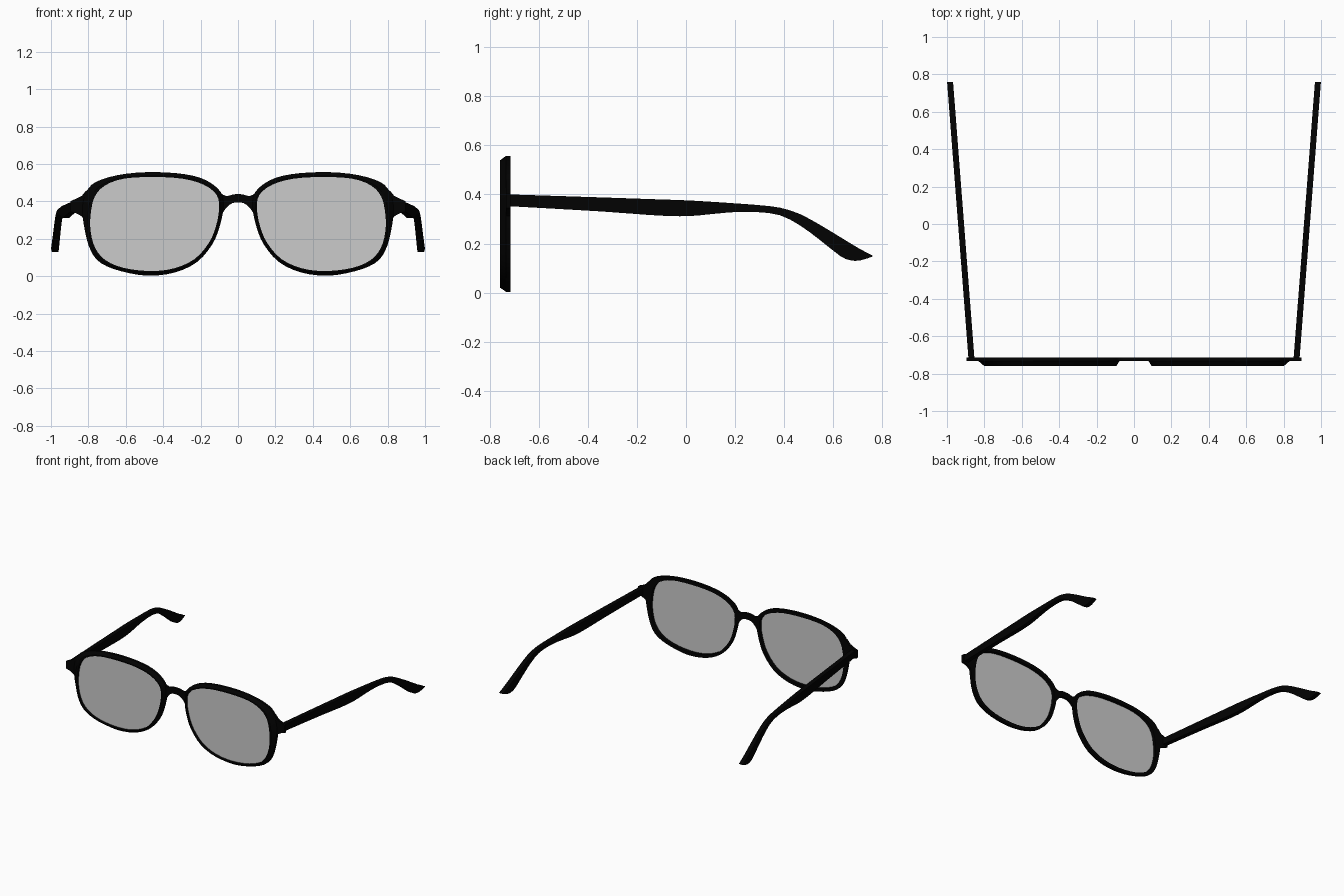
import bpy, bmesh

if "Cube" in bpy.data.objects:
    bpy.data.objects.remove(bpy.data.objects["Cube"])

BACK, PLATE, FRONT = -0.715, -0.733, -0.758


def material(name, rgba):
    m = bpy.data.materials.new(name)
    m.diffuse_color = rgba
    m.use_nodes = True
    m.node_tree.nodes["Principled BSDF"].inputs["Base Color"].default_value = m.diffuse_color
    return m


black = material("black_plastic", (0.0005, 0.0005, 0.0005, 1))
tint = material("tinted_lens", (0.6, 0.6, 0.6, 1))


def finish(name, bm, mat, mirror=True):
    bmesh.ops.recalc_face_normals(bm, faces=bm.faces)
    me = bpy.data.meshes.new(name)
    bm.to_mesh(me)
    bm.free()
    ob = bpy.data.objects.new(name, me)
    bpy.context.collection.objects.link(ob)
    me.materials.append(mat)
    if mirror:
        mod = ob.modifiers.new("Mirror", 'MIRROR')
        mod.use_mirror_merge = False
    bpy.ops.object.select_all(action='DESELECT')
    bpy.context.view_layer.objects.active = ob
    ob.select_set(True)
    bpy.ops.object.shade_smooth_by_angle(angle=0.5)
    return ob


def spline(pts, steps, closed):
    """Catmull-Rom through points of any dimension."""
    n, out = len(pts), []
    pick = (lambda i: pts[i % n]) if closed else (lambda i: pts[max(0, min(n - 1, i))])
    for i in range(n if closed else n - 1):
        for s in range(steps):
            t = s / steps
            out.append([0.5 * (2 * b + (c - a) * t + (2 * a - 5 * b + 4 * c - d) * t * t
                               + (3 * b - a - 3 * c + d) * t ** 3)
                        for a, b, c, d in zip(pick(i - 1), pick(i), pick(i + 1), pick(i + 2))])
    if not closed:
        out.append(list(pts[-1]))
    return out


def skin(sections, closed=False):
    """Join matching closed cross-sections into a solid."""
    bm = bmesh.new()
    rings = [[bm.verts.new(p) for p in sec] for sec in sections]
    n, k = len(rings), len(rings[0])
    for i in range(n if closed else n - 1):
        a, b = rings[i], rings[(i + 1) % n]
        for j in range(k):
            bm.faces.new((a[j], a[(j + 1) % k], b[(j + 1) % k], b[j]))
    if not closed:
        bm.faces.new(rings[0])
        bm.faces.new(rings[-1])
    return bm


# Rim: inner x, inner z, outer x, outer z, clockwise from the top
rim_pts = [
    (.455, .531, .44, .557), (.61, .522, .60, .548), (.712, .485, .73, .517),
    (.767, .424, .80, .47), (.788, .33, .832, .37), (.788, .24, .818, .24),
    (.764, .152, .786, .134), (.71, .087, .732, .07), (.612, .045, .625, .027),
    (.472, .028, .48, .003), (.343, .042, .335, .021), (.232, .092, .218, .077),
    (.156, .178, .138, .17), (.119, .264, .1, .26), (.101, .36, .078, .365),
    (.114, .435, .092, .45), (.184, .49, .17, .513), (.298, .522, .28, .545)]
rim = spline(rim_pts, 3, True)


def rim_section(p):
    ix, iz, ox, oz = p
    mx, mz = ix + (ox - ix) * .3, iz + (oz - iz) * .3
    return [(ix, BACK, iz), (ix, FRONT, iz), (mx, FRONT, mz), (ox, PLATE, oz), (ox, BACK, oz)]


finish("lens_rim", skin([rim_section(p) for p in rim], True), black)

# Lens: thin sheet set inside the rim
bm = bmesh.new()
bm.faces.new([bm.verts.new((p[0], -0.738, p[1])) for p in rim])
finish("lens", bm, tint)


def plate(profile):
    """Upright plate from x, bottom z, top z rows."""
    return skin([[(x, BACK, b), (x, PLATE, b), (x, PLATE, t), (x, BACK, t)]
                 for x, b, t in profile])


# Bridge: arched plate
half = [(0, .395, .439), (.03, .391, .437), (.055, .374, .429), (.078, .345, .435), (.1, .3, .45)]
arch = [(-x, b, t) for x, b, t in half[:0:-1]] + half
finish("bridge", plate(spline(arch, 2, False)), black, False)

# End pieces: flared plates joining rim and temple
flare = [(.79, .28, .47), (.815, .29, .455), (.835, .32, .43), (.865, .337, .415), (.895, .345, .402)]
finish("end_piece", plate(flare), black)

# Temples: y, bottom z, top z
arm = [(-.72, .352, .40), (-.35, .331, .388), (-.147, .316, .381), (-.025, .311, .377),
       (.057, .315, .373), (.18, .327, .365), (.29, .328, .357), (.383, .315, .346),
       (.464, .274, .32), (.546, .214, .276), (.627, .15, .227), (.668, .132, .202),
       (.71, .131, .177), (.76, .147, .151)]


def arm_section(p):
    y, b, t = p
    x = .869 + (y + .72) * .0773
    return [(x - .016, y, b), (x + .016, y, b), (x + .016, y, t), (x - .016, y, t)]


finish("temple", skin([arm_section(p) for p in spline(arm, 2, False)]), black)
